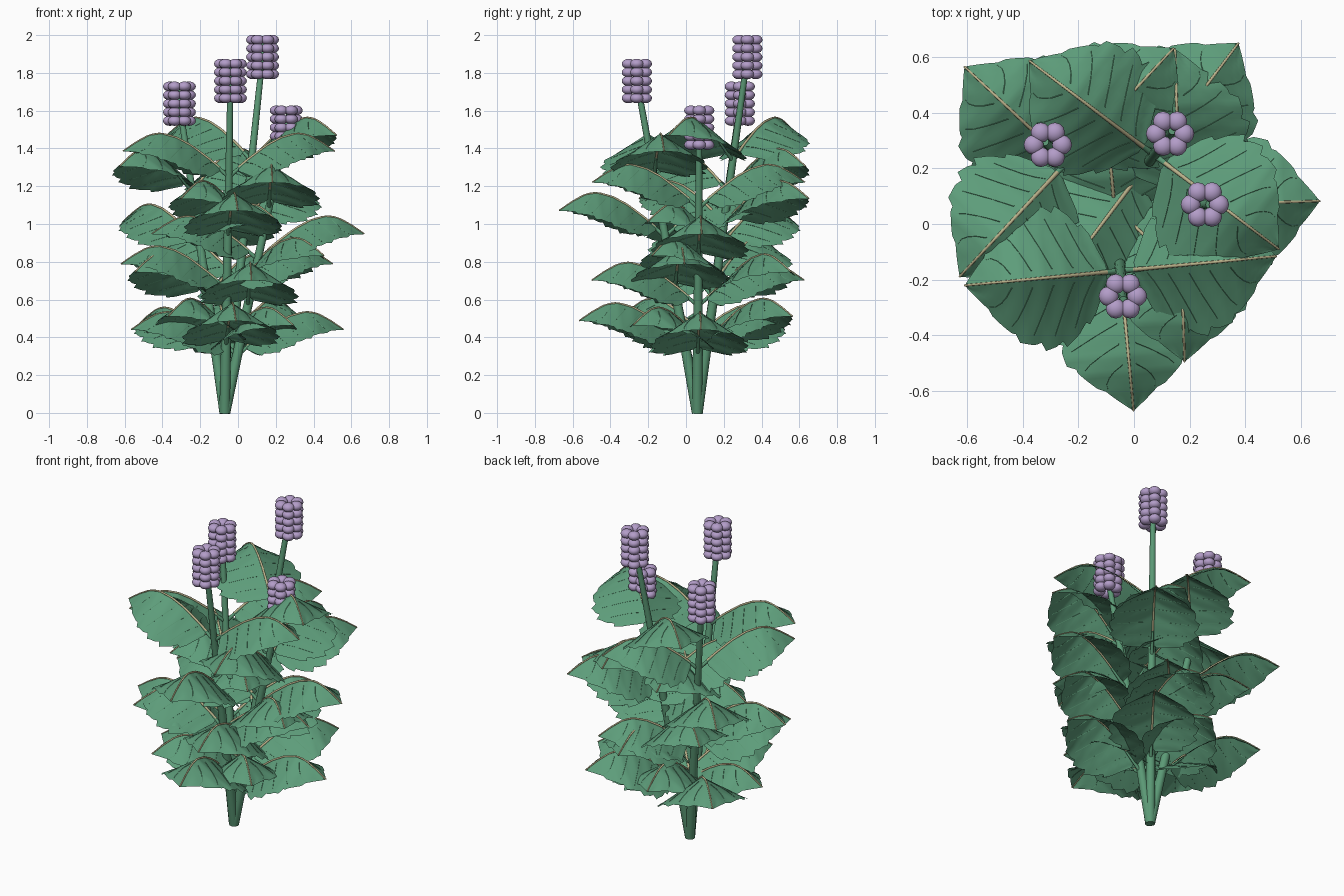
import bpy, bmesh, math
from mathutils import Vector, Matrix

cube = bpy.data.objects.get("Cube")
if cube:
    bpy.data.objects.remove(cube)


def material(name, rgb):
    m = bpy.data.materials.new(name)
    m.use_nodes = True
    m.diffuse_color = (*rgb, 1)
    m.node_tree.nodes["Principled BSDF"].inputs["Base Color"].default_value = (*rgb, 1)
    return m


LEAF = material("leaf green", (0.11, 0.335, 0.195))
STEM = material("stem green", (0.105, 0.32, 0.18))
VEIN = material("vein tan", (0.50, 0.45, 0.26))
BLOOM = material("lilac", (0.45, 0.335, 0.58))


def interp(points, x):
    """Linear interpolation through a short profile."""
    for (a, fa), (b, fb) in zip(points, points[1:]):
        if x <= b:
            return fa + (fb - fa) * max(0, (x - a) / (b - a))
    return points[-1][1]


def tube(bm, pts, r0, r1, sides, mat):
    """Tapered tube along a path, closed at both ends."""
    rings = []
    for i, p in enumerate(pts):
        d = pts[min(i + 1, len(pts) - 1)] - pts[max(i - 1, 0)]
        q = d.to_track_quat('Z', 'Y')
        r = r0 + (r1 - r0) * i / (len(pts) - 1)
        rings.append([bm.verts.new(p + q @ Vector((r * math.cos(k * math.tau / sides),
                                                   r * math.sin(k * math.tau / sides), 0)))
                      for k in range(sides)])
    faces = [bm.faces.new(rings[0][::-1]), bm.faces.new(rings[-1])]
    for a, b in zip(rings, rings[1:]):
        for k in range(sides):
            n = (k + 1) % sides
            faces.append(bm.faces.new((a[k], a[n], b[n], b[k])))
    for f in faces:
        f.material_index = mat


def finish(bm, name, mats):
    mesh = bpy.data.meshes.new(name)
    bm.to_mesh(mesh)
    bm.free()
    for m in mats:
        mesh.materials.append(m)
    ob = bpy.data.objects.new(name, mesh)
    bpy.context.collection.objects.link(ob)
    bpy.ops.object.select_all(action='DESELECT')
    ob.select_set(True)
    bpy.context.view_layer.objects.active = ob
    bpy.ops.object.shade_smooth_by_angle(angle=math.radians(40))
    return ob


# Leaf profiles: ridge height and half width against distance from the stem
LENGTH, START = 0.563, 0.05
RIDGE = [(0, 0), (0.1, 0.085), (0.2, 0.16), (0.28, 0.203), (0.36, 0.225),
         (0.42, 0.217), (0.49, 0.18), (LENGTH, 0.13)]
WIDTH = [(START, 0.03), (0.1, 0.14), (0.17, 0.22), (0.25, 0.255), (0.33, 0.245),
         (0.41, 0.195), (0.48, 0.105), (LENGTH, 0)]
TOOTH = 0.085


def leaf_point(s, v):
    """Point on the arched blade; v runs from -1 to 1 across it."""
    a = abs(v)
    saw = ((s - START) / TOOTH) % 1
    reach = interp(WIDTH, s) * a * (1 + 0.14 * (saw - 0.5) * a ** 4)
    ripple = 0.007 * math.cos(math.tau * (s - 0.1 * a) / TOOTH) * a * (1.2 - a)
    z = interp(RIDGE, s) - 0.62 * reach * (1.12 - 0.12 * a) + ripple
    return Vector((s, math.copysign(reach, v), z))


def make_leaf_mesh():
    bm = bmesh.new()
    # Blade
    rows, half = 40, 5
    grid = [[bm.verts.new(leaf_point(START + (LENGTH - START) * i / rows, j / half))
             for j in range(-half, half + 1)] for i in range(rows + 1)]
    for a, b in zip(grid, grid[1:]):
        for j in range(2 * half):
            bm.faces.new((a[j], b[j], b[j + 1], a[j + 1]))
    bmesh.ops.remove_doubles(bm, verts=bm.verts[:], dist=0.0001)
    # Leaf stalk and midrib
    tube(bm, [Vector((s, 0, interp(RIDGE, s) - 0.006)) for s in (0, 0.06, 0.12)],
         0.012, 0.006, 10, 1)
    tube(bm, [leaf_point(START + (LENGTH - START) * i / 16, 0) for i in range(17)],
         0.0075, 0.004, 10, 2)
    # Side veins
    for side in (-1, 1):
        for k in range(5):
            s0 = 0.08 + 0.075 * k
            pts = [leaf_point(s0 + 0.12 * t, side * t) for t in (0.12, 0.3, 0.48, 0.66, 0.84)]
            tube(bm, pts, 0.0028, 0.0015, 4, 1)
    ob = finish(bm, "leaf", (LEAF, STEM, VEIN))
    mesh = ob.data
    bpy.data.objects.remove(ob)
    return mesh


def make_flower(name, centre):
    # Five stacked rings of six slightly flattened florets
    bm = bmesh.new()
    squash = Matrix.Diagonal((1, 1, 0.74, 1))
    for row in range(5):
        for k in range(6):
            a = k * math.tau / 6
            p = centre + Vector((0.051 * math.cos(a), 0.051 * math.sin(a), (row - 2) * 0.0455))
            bmesh.ops.create_uvsphere(bm, u_segments=12, v_segments=8, radius=0.036,
                                      matrix=Matrix.Translation(p) @ squash)
    finish(bm, name, (BLOOM,))


# Four stalks fan out from one root, each with crossed pairs of leaves
ROOT = Vector((-0.07, 0.06, 0))
HEADS = {"left_back": (-0.31, 0.285, 1.637), "right_back": (0.13, 0.325, 1.884),
         "right": (0.255, 0.07, 1.51), "front": (-0.04, -0.26, 1.757)}
leaf_mesh = make_leaf_mesh()

for label, head in HEADS.items():
    head = Vector(head)
    axis = head - ROOT
    top = ROOT + axis * (1 + 0.08 / axis.z)
    bm = bmesh.new()
    tube(bm, [ROOT.lerp(top, i / 6) for i in range(7)], 0.029, 0.015, 12, 0)
    finish(bm, label + "_stem", (STEM,))
    make_flower(label + "_flower", head)

    azimuth = math.atan2(axis.y, axis.x)
    height = axis.z + 0.125
    for level, fraction in enumerate((0.19, 0.35, 0.5, 0.667)):
        node = ROOT + axis * (fraction * height / axis.z)
        for flip in (0, math.pi):
            leaf = bpy.data.objects.new(f"{label}_leaf", leaf_mesh)
            bpy.context.collection.objects.link(leaf)
            leaf.location = node
            leaf.rotation_euler.z = azimuth + flip + (math.pi / 2 if level % 2 else 0)
